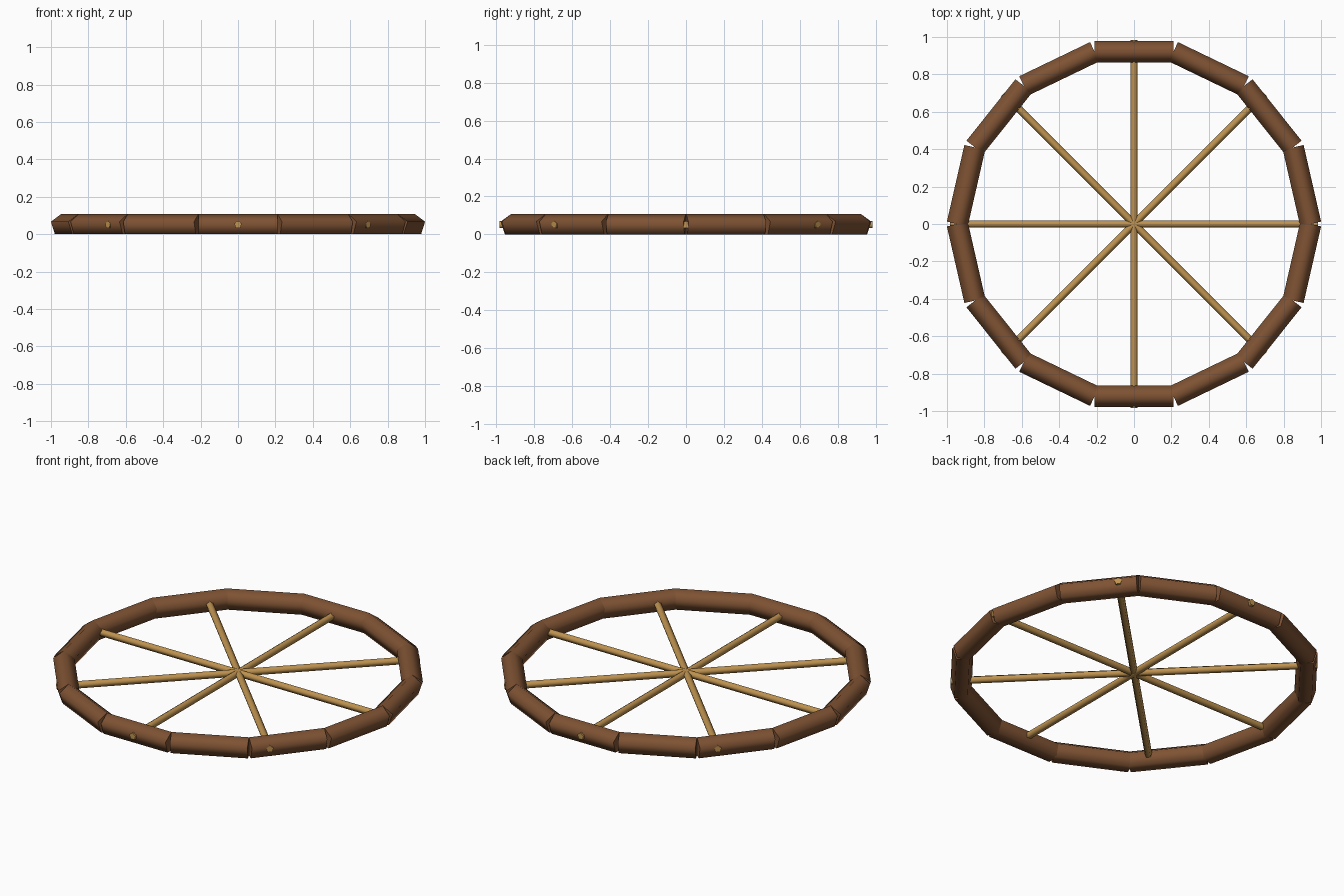
import bpy
import bmesh
import math
from mathutils import Matrix, Vector

cube = bpy.data.objects.get("Cube")
if cube:
    bpy.data.objects.remove(cube, do_unlink=True)

SEGMENTS = 14
SPOKE_BARS = 4
SIDES = 5
RIM_RADIUS = 0.921
RIM_THICKNESS = 0.06
SPOKE_THICKNESS = 0.021
AXLE_Z = RIM_THICKNESS * math.cos(math.pi / SIDES)


def make_material(name, color):
    mat = bpy.data.materials.new(name)
    mat.use_nodes = True
    mat.diffuse_color = color
    mat.node_tree.nodes["Principled BSDF"].inputs["Base Color"].default_value = color
    return mat


def make_bar(name, radius, length, center, angle, mat):
    """Five-sided bar lying flat, ridge upward, running along the given angle."""
    bm = bmesh.new()
    ends = []
    for x in (-length / 2, length / 2):
        ring = []
        for i in range(SIDES):
            a = math.pi / 2 + i * math.tau / SIDES
            ring.append(bm.verts.new((x, radius * math.cos(a), radius * math.sin(a))))
        ends.append(ring)
        bm.faces.new(ring)
    for i in range(SIDES):
        j = (i + 1) % SIDES
        bm.faces.new((ends[0][i], ends[0][j], ends[1][j], ends[1][i]))
    bmesh.ops.recalc_face_normals(bm, faces=bm.faces)
    mesh = bpy.data.meshes.new(name)
    bm.to_mesh(mesh)
    bm.free()
    mesh.materials.append(mat)
    # Rounded sides, crisp end caps
    mesh.shade_smooth()
    mesh.set_sharp_from_angle(angle=math.radians(80))
    obj = bpy.data.objects.new(name, mesh)
    obj.matrix_world = Matrix.Translation(center) @ Matrix.Rotation(angle, 4, "Z")
    bpy.context.collection.objects.link(obj)
    return obj


dark_wood = make_material("dark_brown_wood", (0.21, 0.085, 0.033, 1))
light_wood = make_material("light_tan_wood", (0.52, 0.29, 0.08, 1))

# Rim of straight logs
for k in range(SEGMENTS):
    a = math.pi / 2 + k * math.tau / SEGMENTS
    center = Vector((RIM_RADIUS * math.cos(a), RIM_RADIUS * math.sin(a), AXLE_Z))
    make_bar(f"rim_segment_{k + 1}", RIM_THICKNESS, 0.42, center, a + math.pi / 2, dark_wood)

# Spokes crossing the whole wheel
for k in range(SPOKE_BARS):
    make_bar(f"spoke_bar_{k + 1}", SPOKE_THICKNESS, 1.97, Vector((0, 0, AXLE_Z + 0.002)),
             k * math.pi / SPOKE_BARS, light_wood)
